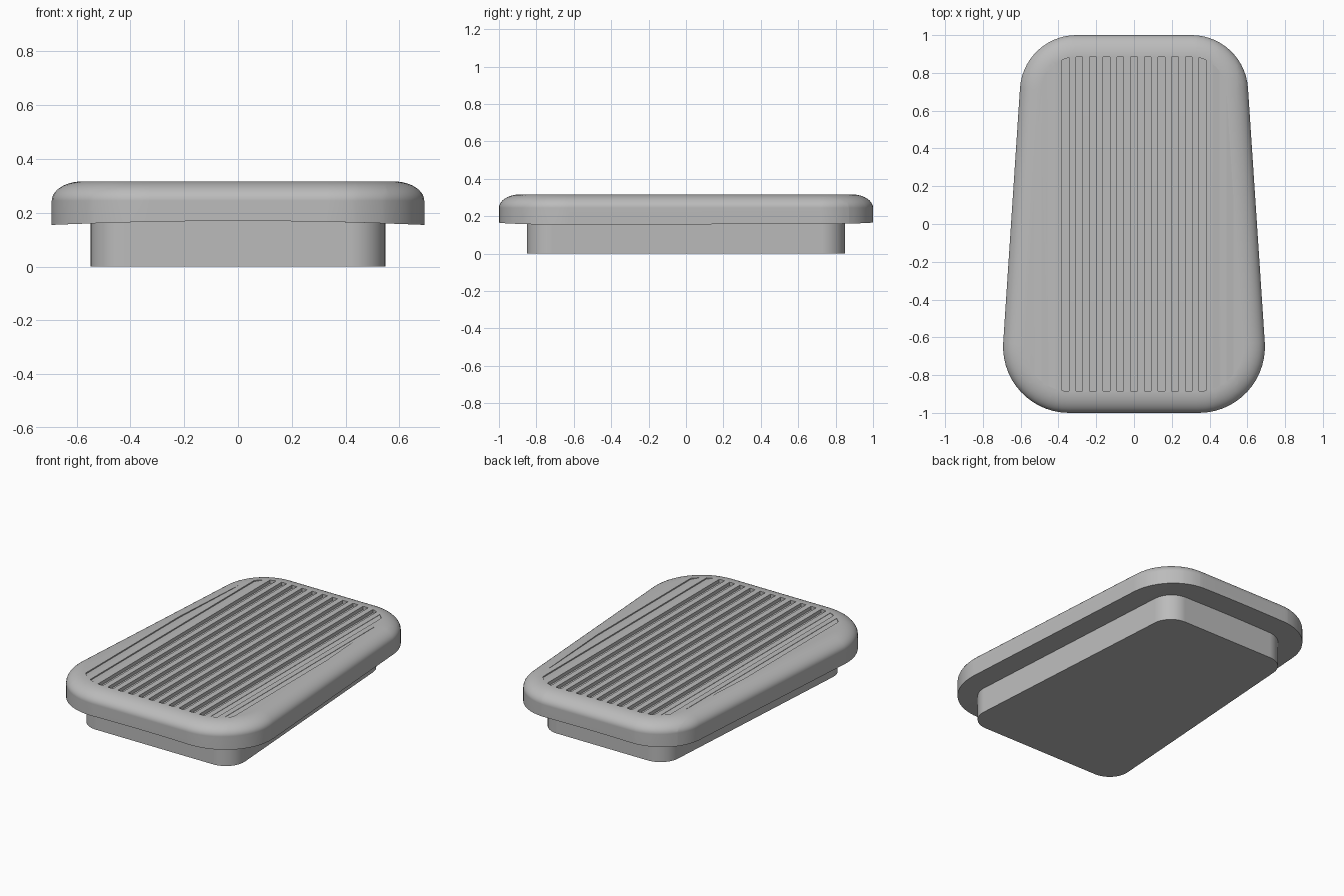
import bpy, bmesh, math
from mathutils import Vector

cube = bpy.data.objects.get("Cube")
if cube:
    bpy.data.objects.remove(cube, do_unlink=True)

grey = bpy.data.materials.new("mid_grey")
grey.use_nodes = True
COLOUR = (0.5, 0.5, 0.5, 1)
grey.diffuse_color = COLOUR
grey.node_tree.nodes["Principled BSDF"].inputs["Base Color"].default_value = COLOUR

PITCH, HALF = 0.0725, 0.0182
TOP, SHOULDER, UNDER = 0.317, 0.245, 0.17
ROLL = 0.115


def outline(inset, r_front, r_back, steps=14):
    """Tapered plan shape with rounded corners, shrunk by inset."""
    front, back = 0.717, 0.585            # half widths at y = -1 and y = 1
    lean = math.atan2(front - back, 2)

    def corner(y_sign, r):
        y = y_sign * (1 - inset - r)      # arc centre, r away from end and side
        x = (front + back) / 2 - math.tan(lean) * y - (inset + r) / math.cos(lean)
        a0, a1 = (-math.pi / 2, lean) if y_sign < 0 else (lean, math.pi / 2)
        angles = [a0 + (a1 - a0) * i / steps for i in range(steps + 1)]
        return [(x + r * math.cos(a), y + r * math.sin(a)) for a in angles]

    right = corner(-1, r_front) + corner(1, r_back)
    return right + [(-x, y) for x, y in reversed(right)]


def add_object(name, bm):
    bmesh.ops.recalc_face_normals(bm, faces=bm.faces[:])
    mesh = bpy.data.meshes.new(name)
    bm.to_mesh(mesh)
    bm.free()
    mesh.materials.append(grey)
    obj = bpy.data.objects.new(name, mesh)
    bpy.context.collection.objects.link(obj)
    return obj


def loft(bm, rings):
    """Closed solid through rings of (points, z)."""
    loops = [[bm.verts.new((x, y, z)) for x, y in pts] for pts, z in rings]
    for a, b in zip(loops, loops[1:]):
        for i in range(len(a)):
            j = (i + 1) % len(a)
            bm.faces.new((a[i], a[j], b[j], b[i]))
    bm.faces.new(loops[0])
    bm.faces.new(loops[-1])


def finish(obj):
    bpy.ops.object.select_all(action='DESELECT')
    obj.select_set(True)
    bpy.context.view_layer.objects.active = obj
    bpy.ops.object.shade_smooth_by_angle(angle=math.radians(32))
    weighted = obj.modifiers.new("weighted_normals", 'WEIGHTED_NORMAL')
    weighted.keep_sharp = True


# Pad: straight skirt, rolled top edge, arched underside
bm = bmesh.new()
rings = [(outline(0, 0.35, 0.30), UNDER)]
for i in range(11):
    a = math.pi / 2 * i / 10
    d = ROLL * (1 - math.cos(a))
    z = SHOULDER + (TOP - SHOULDER) * math.sin(a)
    rings.append((outline(d, 0.35 - d, 0.30 - d), z))
loft(bm, rings)
for i in range(-5, 6):
    bmesh.ops.bisect_plane(bm, geom=bm.verts[:] + bm.edges[:] + bm.faces[:],
                           plane_co=(i * 0.11, 0, 0), plane_no=(1, 0, 0))
for v in bm.verts:
    if v.co.z < UNDER + 0.001:
        v.co.z -= 0.031 * v.co.x ** 2
pad = add_object("pad", bm)

# Grooves: strips of the inset plan shape; the outer pairs fade out inwards
bm = bmesh.new()
plan = outline(ROLL, 0.35 - ROLL, 0.30 - ROLL)
for k in range(-7, 8):
    strip = bmesh.new()
    strip.faces.new([strip.verts.new((x, y, 0.35)) for x, y in plan])
    for side in (-1, 1):
        bmesh.ops.bisect_plane(strip, geom=strip.verts[:] + strip.edges[:] + strip.faces[:],
                               plane_co=(k * PITCH + side * HALF, 0, 0),
                               plane_no=(side, 0, 0), clear_outer=True)
    pts = [v.co.copy() for v in strip.faces[:][0].verts]
    strip.free()
    lower = []
    for p in pts:
        depth = 0.022
        if abs(k) > 5:
            depth = 0.002 + 0.15 * (abs(p.x) - abs(k) * PITCH + HALF)
        lower.append(bm.verts.new((p.x, p.y, TOP - depth)))
    upper = [bm.verts.new(p) for p in pts]
    bm.faces.new(lower)
    bm.faces.new(upper)
    for i in range(len(pts)):
        j = (i + 1) % len(pts)
        bm.faces.new((lower[i], lower[j], upper[j], upper[i]))
cutter = add_object("groove_cutter", bm)
cutter.hide_render = True

cut = pad.modifiers.new("grooves", 'BOOLEAN')
cut.operation, cut.solver, cut.object = 'DIFFERENCE', 'EXACT', cutter
bpy.context.view_layer.objects.active = pad
bpy.ops.object.modifier_apply(modifier=cut.name)
bpy.data.objects.remove(cutter, do_unlink=True)
finish(pad)

# Base block under the pad
bm = bmesh.new()
foot = outline(0.15, 0.13, 0.13, 10)
loft(bm, [(foot, 0), (foot, UNDER + 0.01)])
finish(add_object("base", bm))
